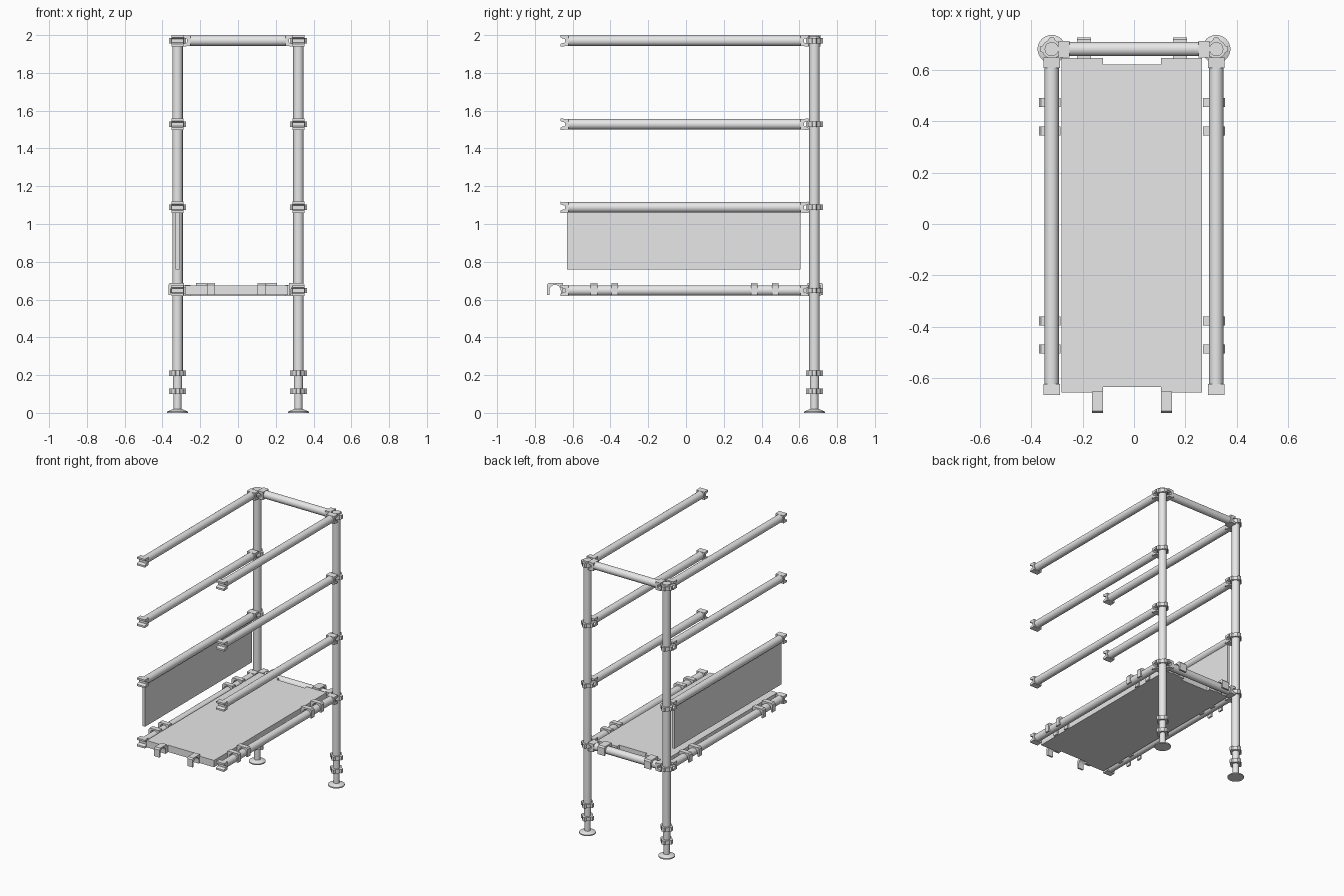
import bpy
import bmesh
from math import pi, cos, sin, radians
from mathutils import Vector

cube = bpy.data.objects.get("Cube")
if cube:
    bpy.data.objects.remove(cube, do_unlink=True)

GREY = (0.8, 0.8, 0.8, 1)
metal = bpy.data.materials.new("light_grey")
metal.use_nodes = True
metal.diffuse_color = GREY
metal.node_tree.nodes["Principled BSDF"].inputs["Base Color"].default_value = GREY

X, Y, Z = Vector((1, 0, 0)), Vector((0, 1, 0)), Vector((0, 0, 1))
POST_X, POST_Y = 0.32, 0.68
TUBE = 0.0275
DECK_X = -0.008
LEVELS = {"lower": 0.648, "knee": 1.088, "middle": 1.528, "top": 1.97}
SIDES = {"left": 1, "right": -1}


def finish(name, bm, smooth=False):
    bmesh.ops.recalc_face_normals(bm, faces=bm.faces)
    mesh = bpy.data.meshes.new(name)
    bm.to_mesh(mesh)
    bm.free()
    mesh.materials.append(metal)
    if smooth:
        mesh.shade_smooth()
        mesh.set_sharp_from_angle(angle=radians(35))
    obj = bpy.data.objects.new(name, mesh)
    bpy.context.collection.objects.link(obj)
    return obj


def tube(name, start, end, r1, r2=None, sides=24):
    """Solid round bar, or a cone frustum, between two points."""
    start, end = Vector(start), Vector(end)
    axis = end - start
    bm = bmesh.new()
    bmesh.ops.create_cone(bm, cap_ends=True, segments=sides, radius1=r1,
                          radius2=r1 if r2 is None else r2, depth=axis.length)
    rot = Z.rotation_difference(axis.normalized()).to_matrix()
    for v in bm.verts:
        v.co = rot @ v.co + (start + end) / 2
    return finish(name, bm, True)


def prism(name, points, origin, u, w, depth, smooth=False):
    """Outline in the u-w plane, extruded evenly to both sides."""
    normal = u.cross(w)
    base = Vector(origin) - normal * depth / 2
    bm = bmesh.new()
    face = bm.faces.new([bm.verts.new(base + u * a + w * b) for a, b in points])
    new = bmesh.ops.extrude_face_region(bm, geom=[face])["geom"]
    for v in new:
        if isinstance(v, bmesh.types.BMVert):
            v.co += normal * depth
    return finish(name, bm, smooth)


def box(name, lo, hi):
    lo, hi = Vector(lo), Vector(hi)
    size = hi - lo
    outline = [(0, 0), (size.x, 0), (size.x, size.y), (0, size.y)]
    return prism(name, outline, (lo.x, lo.y, (lo.z + hi.z) / 2), X, Y, size.z)


# Slotted jaw at a rail end, pointing along a direction
half_jaw = [(0, 0.028), (0.042, 0.03), (0.042, 0.017), (0.03, 0.012), (0.018, 0.01)]
JAW = half_jaw + [(a, -b) for a, b in reversed(half_jaw)]


def rail(name, start, end):
    start, end = Vector(start), Vector(end)
    d = (end - start).normalized()
    tube(name, start + d * 0.03, end - d * 0.03, TUBE)
    prism(name + "_start_jaw", JAW, start + d * 0.042, -d, Z, 0.064)
    prism(name + "_end_jaw", JAW, end - d * 0.042, d, Z, 0.064)


# Lobed ring clamped around a post
def rosette(name, x, z):
    outline = []
    for i in range(32):
        a = 2 * pi * i / 32
        r = 0.046 if (i + 1) % 8 < 3 else 0.037
        outline.append((r * cos(a), r * sin(a)))
    prism(name, outline, (x, POST_Y, z), X, Y, 0.028)


# Hook that sits over a bar, open underneath
arc = [(-0.03 * cos(pi * i / 12), 0.03 * sin(pi * i / 12)) for i in range(13)]
HOOK = arc + [(0.03, -0.025), (0.042, -0.025), (0.042, 0.03), (0.034, 0.04),
              (-0.042, 0.04), (-0.042, -0.025), (-0.03, -0.025)]


def hook(name, x, y, outward, width):
    prism(name, HOOK, (x, y, LEVELS["lower"]), outward, Z, width, True)


for side, s in SIDES.items():
    x = s * POST_X

    # Posts with adjustable feet
    tube(side + "_foot_plate", (x, POST_Y, 0), (x, POST_Y, 0.008), 0.055, sides=32)
    tube(side + "_foot_cone", (x, POST_Y, 0.008), (x, POST_Y, 0.02), 0.052, 0.024, 32)
    tube(side + "_foot_stem", (x, POST_Y, 0.01), (x, POST_Y, 0.21), 0.021)
    tube(side + "_foot_sleeve", (x, POST_Y, 0.1), (x, POST_Y, 0.22), 0.024)
    tube(side + "_post", (x, POST_Y, 0.2), (x, POST_Y, 1.995), TUBE)
    for part, z in (("jack_nut", 0.115), ("base_collar", 0.21)):
        rosette(side + "_" + part, x, z)

    # Side rails at every level
    for level, z in LEVELS.items():
        rosette(f"{side}_{level}_rosette", x, z)
        rail(f"{side}_{level}_rail", (x, -0.665, z), (x, 0.648, z))

    # Deck clips over the lower side rails
    for i, y in enumerate((-0.487, -0.377, 0.361, 0.472)):
        hook(f"{side}_deck_clip_{i + 1}", DECK_X + s * 0.319, y, X * s, 0.035)

# Back cross rails
for level in ("lower", "top"):
    z = LEVELS[level]
    rail(f"back_{level}_rail", (-0.293, POST_Y, z), (0.293, POST_Y, z))

# Deck with a shallow notch at each end
deck_outline = [(-0.273, -0.655), (-0.113, -0.655), (-0.113, -0.633), (0.113, -0.633),
                (0.113, -0.655), (0.273, -0.655), (0.273, 0.645), (0.113, 0.645),
                (0.113, 0.62), (-0.113, 0.62), (-0.113, 0.645), (-0.273, 0.645)]
prism("deck", deck_outline, (DECK_X, 0, 0.65), X, Y, 0.05)

# Deck end hooks
for side, s in SIDES.items():
    hook(side + "_front_hook", DECK_X + s * 0.134, -0.693, -Y, 0.043)
    hook(side + "_back_hook", DECK_X + s * 0.187, 0.684, Y, 0.055)

# Side panel hanging below the right knee rail
box("side_panel", (-0.33, -0.63, 0.758), (-0.31, 0.605, 1.075))
